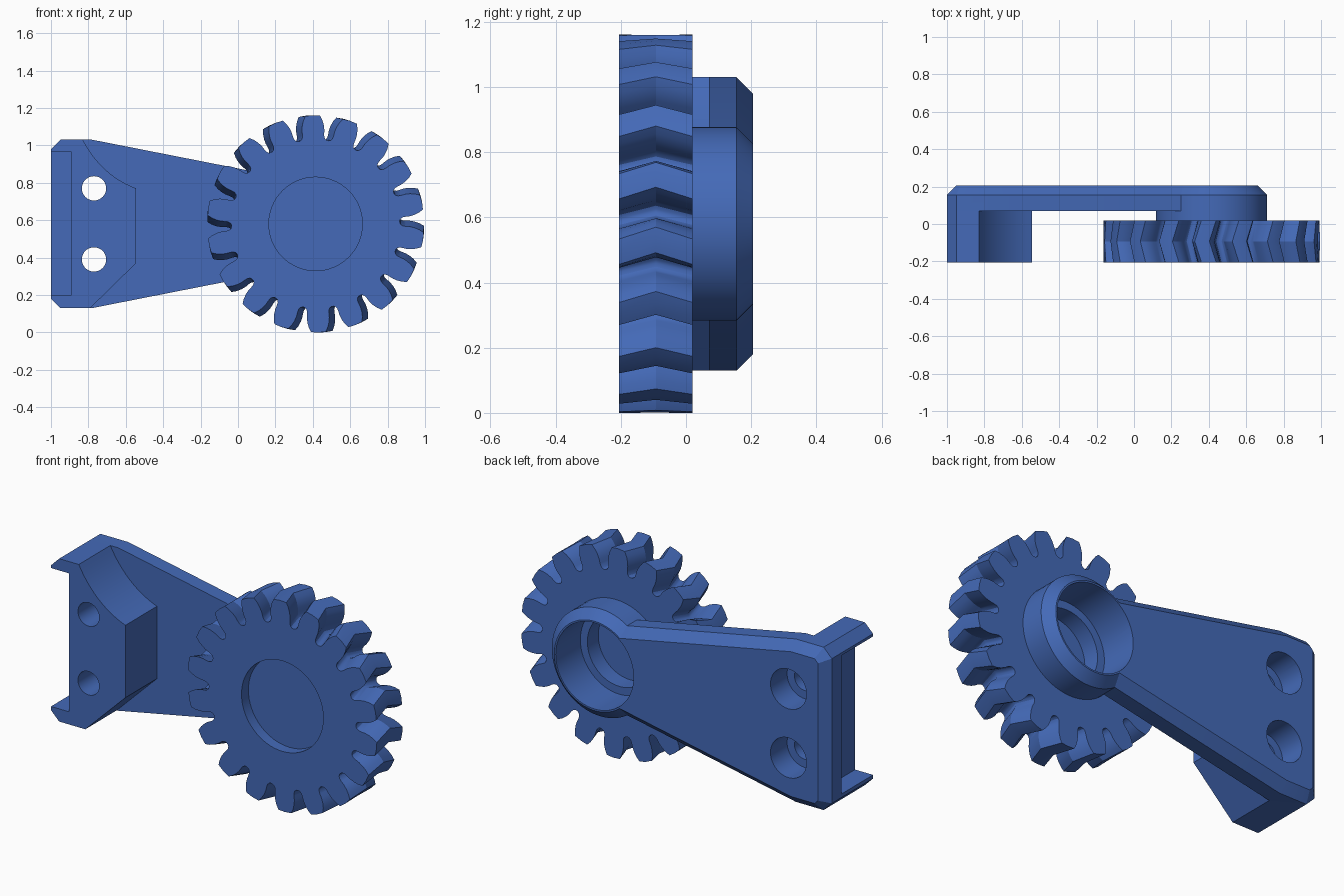
import bpy, bmesh, math
from mathutils import Vector

if "Cube" in bpy.data.objects:
    bpy.data.objects.remove(bpy.data.objects["Cube"])

CX, CZ = 0.415, 0.58          # gear and hub axis
blue = bpy.data.materials.new("blue")
blue.diffuse_color = (0.058, 0.144, 0.479, 1)
blue.use_nodes = True
blue.node_tree.nodes["Principled BSDF"].inputs["Base Color"].default_value = blue.diffuse_color


def loft(name, rings):
    """Closed solid from a list of (y, [(x, z), ...]) rings."""
    bm = bmesh.new()
    loops = [[bm.verts.new((x, y, z)) for x, z in pts] for y, pts in rings]
    n = len(loops[0])
    for a, b in zip(loops, loops[1:]):
        for i in range(n):
            j = (i + 1) % n
            bm.faces.new((a[i], a[j], b[j], b[i]))
    bm.faces.new(loops[0])
    bm.faces.new(loops[-1])
    bmesh.ops.recalc_face_normals(bm, faces=bm.faces)
    me = bpy.data.meshes.new(name)
    bm.to_mesh(me)
    bm.free()
    me.materials.append(blue)
    ob = bpy.data.objects.new(name, me)
    bpy.context.collection.objects.link(ob)
    return ob


def circle(r, x=CX, z=CZ, n=64):
    return [(x + r * math.cos(2 * math.pi * i / n),
             z + r * math.sin(2 * math.pi * i / n)) for i in range(n)]


def inset(pts, d):
    """Offset a counter-clockwise outline inward with mitred corners."""
    out = []
    for i in range(len(pts)):
        p0, p1, p2 = (Vector(pts[k % len(pts)]) for k in (i - 1, i, i + 1))
        e1, e2 = (p1 - p0).normalized(), (p2 - p1).normalized()
        n1, n2 = Vector((-e1.y, e1.x)), Vector((-e2.y, e2.x))
        p = p1 + (n1 + n2) * (d / (1 + n1.dot(n2)))
        out.append((p.x, p.y))
    return out


def boolean(ob, other, op):
    """Apply a boolean and delete the second solid."""
    m = ob.modifiers.new(op, 'BOOLEAN')
    m.operation, m.solver, m.object = op, 'EXACT', other
    bpy.ops.object.select_all(action='DESELECT')
    bpy.context.view_layer.objects.active = ob
    ob.select_set(True)
    bpy.ops.object.modifier_apply(modifier=m.name)
    bpy.data.objects.remove(other, do_unlink=True)


def shade(ob):
    bpy.ops.object.select_all(action='DESELECT')
    bpy.context.view_layer.objects.active = ob
    ob.select_set(True)
    bpy.ops.object.shade_smooth_by_angle(angle=math.radians(28))


# Tapered arm plate with a chamfered back edge
arm = [(-1, 0.18), (-0.95, 0.13), (-0.78, 0.13), (CX, 0.365),
       (CX, 0.795), (-0.78, 1.03), (-0.95, 1.03), (-1, 0.98)]
bracket = loft("bracket", [(0.07, arm), (0.155, arm), (0.205, inset(arm, 0.05))])

# Mounting pad: hollow curve above, straight slope below, slot in the end
curve = []
for i in range(13):
    t = i / 12
    a, b, c = (1 - t) ** 2, 2 * t * (1 - t), t * t
    curve.append((-0.545 * a - 0.73 * b - 0.83 * c, 0.77 * a + 0.84 * b + 1.03 * c))
pad = [(-1, 0.18), (-0.95, 0.13), (-0.79, 0.13), (-0.545, 0.37)] + curve + [
    (-0.95, 1.03), (-1, 0.98), (-1, 0.965), (-0.89, 0.965), (-0.89, 0.2), (-1, 0.2)]
boolean(bracket, loft("pad", [(-0.205, pad), (0.07, pad)]), 'UNION')

# Round hub with a chamfered rim and a bearing pocket
boolean(bracket, loft("hub", [(0.02, circle(0.297)), (0.155, circle(0.297)),
                              (0.205, circle(0.247))]), 'UNION')
boolean(bracket, loft("pocket", [(-0.1, circle(0.238)), (0.3, circle(0.238))]), 'DIFFERENCE')

# Counterbored bolt holes
for z in (0.39, 0.77):
    for r, y0 in ((0.065, -0.4), (0.11, 0.06)):
        c = circle(r, -0.77, z, 40)
        boolean(bracket, loft("bolt_hole", [(y0, c), (0.4, c)]), 'DIFFERENCE')
shade(bracket)

# Herringbone gear: half tooth as (radius, half angle), mirrored and repeated
TEETH = 18
half = [(0.450, 0.163), (0.455, 0.141), (0.466, 0.126), (0.482, 0.121),
        (0.505, 0.119), (0.53, 0.109), (0.555, 0.092), (0.579, 0.068)]
tooth = [(r, -a) for r, a in half] + [(0.581, 0)] + [(r, a) for r, a in reversed(half)]


def gear_outline(turn):
    pts = []
    for k in range(TEETH):
        mid = math.radians(91.5 + turn) + k * 2 * math.pi / TEETH
        pts += [(CX + r * math.cos(mid + a), CZ + r * math.sin(mid + a)) for r, a in tooth]
    return pts


gear = loft("gear", [(-0.205, gear_outline(0)), (-0.0925, gear_outline(3.6)),
                     (0.02, gear_outline(0))])
# Front recess, then the stepped pocket behind the thin web
for r, y0, y1 in ((0.25, -0.4, -0.145), (0.238, -0.01, 0.3), (0.195, -0.105, 0.3)):
    boolean(gear, loft("recess", [(y0, circle(r)), (y1, circle(r))]), 'DIFFERENCE')
shade(gear)
